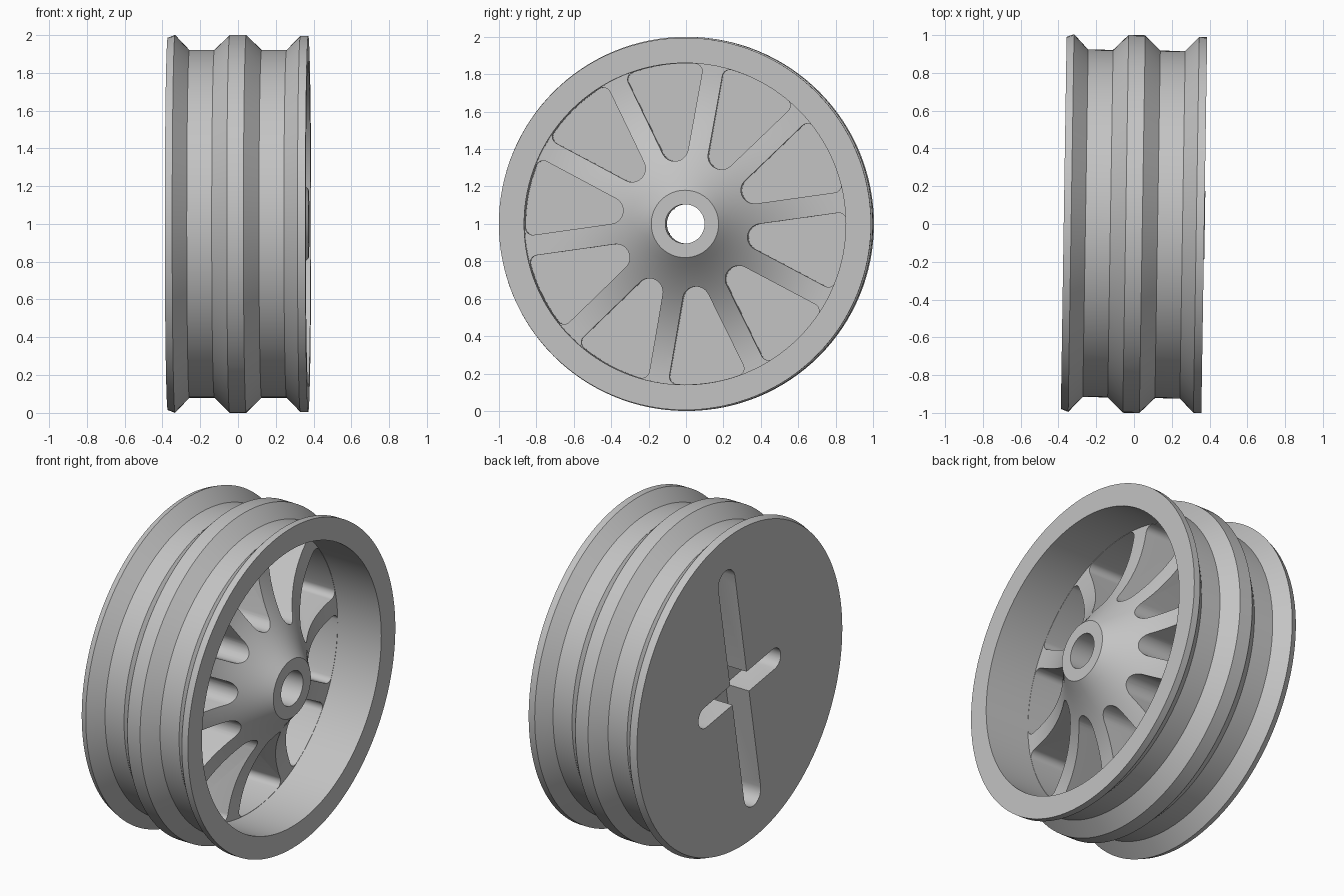
import bpy, bmesh
from math import sin, cos, asin, pi, radians
from mathutils import Matrix, Vector

if "Cube" in bpy.data.objects:
    bpy.data.objects.remove(bpy.data.objects["Cube"])

grey = bpy.data.materials.new("light grey")
grey.use_nodes = True
colour = (0.55, 0.55, 0.55, 1)
grey.diffuse_color = colour
grey.node_tree.nodes["Principled BSDF"].inputs["Base Color"].default_value = colour

TILT = radians(8)      # roll of the spokes and slots about the axle
BARREL = 0.86          # inner radius of the rim
FACE = 0.372           # half width of the wheel


def finish(bm, name):
    bmesh.ops.recalc_face_normals(bm, faces=bm.faces)
    mesh = bpy.data.meshes.new(name)
    bm.to_mesh(mesh)
    bm.free()
    ob = bpy.data.objects.new(name, mesh)
    bpy.context.collection.objects.link(ob)
    mesh.materials.append(grey)
    return ob


def arc(cy, cz, r, a, b, n=10):
    return [(cy + r * cos(a + (b - a) * i / n), cz + r * sin(a + (b - a) * i / n))
            for i in range(n + 1)]


def prism(bm, outline, x0, x1, roll):
    """Extrude a (y, z) outline along x, rolled about the axle."""
    turn = Matrix.Rotation(roll, 3, 'X')
    ring = [bm.verts.new(turn @ Vector((x0, y, z))) for y, z in outline]
    face = bm.faces.new(ring)
    out = bmesh.ops.extrude_face_region(bm, geom=[face])["geom"]
    bmesh.ops.translate(bm, vec=(x1 - x0, 0, 0),
                        verts=[g for g in out if isinstance(g, bmesh.types.BMVert)])


def slot(length, width):
    r = width / 2
    return arc(length - r, 0, r, -pi / 2, pi / 2) + arc(r - length, 0, r, pi / 2, 1.5 * pi)


def cut(ob, cutter):
    cutter.hide_render = True
    mod = ob.modifiers.new(cutter.name, 'BOOLEAN')
    mod.object = cutter
    mod.operation = 'DIFFERENCE'
    mod.solver = 'EXACT'
    bpy.context.view_layer.objects.active = ob
    bpy.ops.object.modifier_apply(modifier=mod.name)
    bpy.data.objects.remove(cutter)


# Wheel body: double-grooved rim, flared spoke disc and bored hub
rim = [(-FACE, 0), (-FACE, 0.985), (-0.333, 1), (-0.257, 0.92), (-0.125, 0.92),
       (-0.044, 1), (0.044, 1), (0.125, 0.92), (0.257, 0.92), (0.33, 0.995),
       (FACE, 0.995), (FACE, BARREL)]
hub_r = 0.18
flare = []
for i in range(15):
    t = i / 14
    flare.append((0.07 + 0.305 * t ** 2.2, BARREL + (hub_r - BARREL) * t))
bore = [(0.375, 0.105), (-0.22, 0.105), (-0.22, 0)]
bm = bmesh.new()
verts = [bm.verts.new((x, r, 0)) for x, r in rim + flare + bore]
edges = [bm.edges.new(pair) for pair in zip(verts, verts[1:])]
bmesh.ops.spin(bm, geom=verts + edges, cent=(0, 0, 0), axis=(1, 0, 0),
               angle=2 * pi, steps=128)
bmesh.ops.remove_doubles(bm, verts=bm.verts, dist=1e-5)
wheel = finish(bm, "wheel")

# Ten rounded pockets that leave parallel-sided spokes
half, step = 0.055, pi / 5
inner, outer, reach = 0.072, 0.04, BARREL - 0.002
side = step / 2 + pi / 2
centre = (half + inner) / sin(step / 2)
phi = step / 2 - asin((half + outer) / (reach - outer))
cy, cz = (reach - outer) * cos(phi), (reach - outer) * sin(phi)
window = (arc(0, 0, reach, -phi, phi, 12) + arc(cy, cz, outer, phi, side)[1:]
          + arc(centre, 0, inner, side, 2 * pi - side, 16)
          + arc(cy, -cz, outer, -side, -phi)[:-1])
bm = bmesh.new()
for k in range(10):
    prism(bm, window, -0.17, 0.5, pi / 2 + TILT + k * step)
cut(wheel, finish(bm, "pocket_cutter"))

# Cross-shaped slots in the closed side and a square axle hole
for name, length, width, roll in (("long_slot", 0.79, 0.16, 0),
                                  ("short_slot", 0.4, 0.13, pi / 2)):
    bm = bmesh.new()
    prism(bm, slot(length, width), -0.5, -0.21, pi / 2 - radians(10) + roll)
    cut(wheel, finish(bm, name))
bm = bmesh.new()
s = 0.05
prism(bm, [(-s, -s), (s, -s), (s, s), (-s, s)], -0.5, 0.1, -radians(10))
cut(wheel, finish(bm, "axle_hole"))

# Stand the wheel on the ground, turned very slightly
wheel.data.transform(Matrix.Translation((0, 0, 1)) @ Matrix.Rotation(-0.0155, 4, 'Z'))
bpy.ops.object.select_all(action='DESELECT')
wheel.select_set(True)
bpy.context.view_layer.objects.active = wheel
bpy.ops.object.shade_smooth_by_angle(angle=radians(30))
